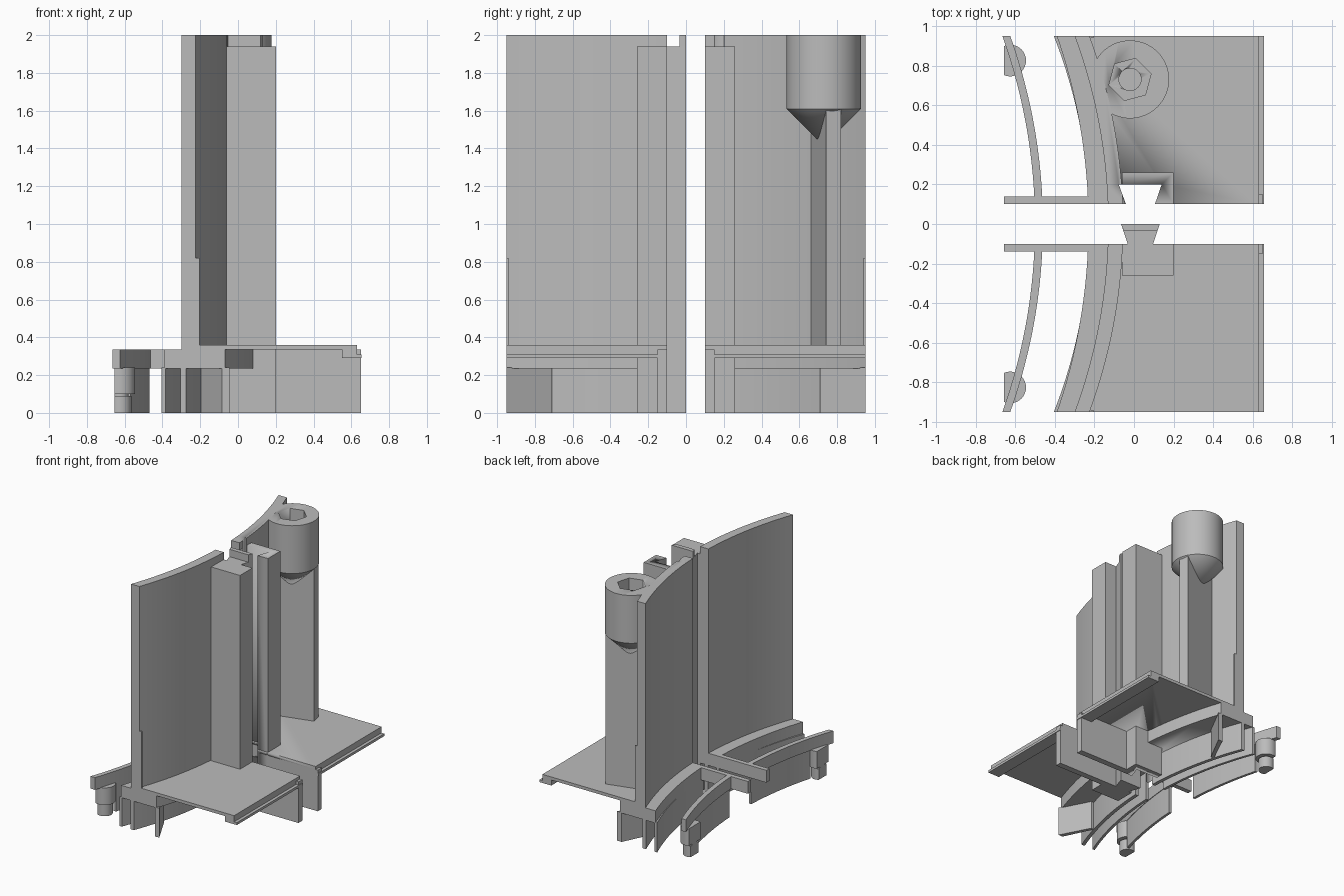
import bpy, bmesh, math

if "Cube" in bpy.data.objects:
    bpy.data.objects.remove(bpy.data.objects["Cube"])

grey = bpy.data.materials.new("plain_grey")
grey.use_nodes = True
grey.diffuse_color = (0.5, 0.5, 0.5, 1)
grey.node_tree.nodes["Principled BSDF"].inputs["Base Color"].default_value = (0.5, 0.5, 0.5, 1)

END, GAP = 0.95, 0.1      # outer end and inner edge of each half


def activate(ob):
    bpy.ops.object.select_all(action='DESELECT')
    ob.select_set(True)
    bpy.context.view_layer.objects.active = ob


def prism(name, pts, z0, z1, s=1, top_scale=None):
    """Extrude an outline from z0 to z1; s = -1 mirrors it to the front half."""
    bm = bmesh.new()
    low = bm.faces.new([bm.verts.new((x, y * s, z0)) for x, y in pts])
    up = bmesh.ops.extrude_face_region(bm, geom=[low])["geom"]
    for v in up:
        if isinstance(v, bmesh.types.BMVert):
            v.co.z = z1
    bmesh.ops.recalc_face_normals(bm, faces=bm.faces)
    me = bpy.data.meshes.new(name)
    bm.to_mesh(me)
    bm.free()
    ob = bpy.data.objects.new(name, me)
    bpy.context.collection.objects.link(ob)
    me.materials.append(grey)
    activate(ob)
    bpy.ops.object.shade_smooth_by_angle(angle=math.radians(25))
    return ob


def box(x0, x1, y0, y1):
    return [(x0, y0), (x1, y0), (x1, y1), (x0, y1)]


def ring(cx, cy, r, n, turn=0):
    return [(cx + r * math.cos(turn + i * math.tau / n),
             cy + r * math.sin(turn + i * math.tau / n)) for i in range(n)]


def arc(x0, y0=GAP, y1=END, drop=0.18, n=20):
    """Curve bulging toward +x, falling back by drop at the outer end."""
    r = (drop ** 2 + END ** 2) / (2 * drop)
    ys = [y0 + (y1 - y0) * i / n for i in range(n + 1)]
    return [(x0 - r + math.sqrt(r * r - y * y), y) for y in ys]


def band(xa, xb, **k):
    return arc(xa, **k) + arc(xb, **k)[::-1]


def cut(ob, cutter):
    m = ob.modifiers.new("cut", 'BOOLEAN')
    m.operation, m.solver, m.object = 'DIFFERENCE', 'EXACT', cutter
    activate(ob)
    bpy.ops.object.modifier_apply(modifier="cut")


grooved = []
for s, half in ((-1, "front"), (1, "back")):
    # Stepped base: thick curved part, thin deck and edge lip
    thick = prism(half + "_base_ledge", band(-0.23, 0.09, drop=0.16), 0.235, 0.335, s)
    deck = prism(half + "_deck", arc(-0.13, drop=0.17) + [(0.63, END), (0.63, GAP)],
                 0.335, 0.36, s)
    prism(half + "_deck_lip", box(0.55, 0.63, GAP, END), 0.29, 0.336, s)
    prism(half + "_lip_step", box(0.62, 0.655, GAP, END), 0.29, 0.31, s)

    # Tall curved wall, with its thicker lower end strip, and the joint block
    wall = prism(half + "_curved_wall", band(-0.13, -0.055, drop=0.17), 0.335, 2, s)
    prism(half + "_wall_strip", box(-0.23, -0.205, END - 0.01, END), 0.36, 0.82, s)
    block = prism(half + "_joint_block", box(-0.06, 0.2, GAP, 0.26), 0, 1.94, s)

    # Ribs beneath the base
    cross = prism(half + "_cross_rib", box(0.19, 0.65, GAP, 0.15), 0.0, 0.335, s)
    prism(half + "_outer_rib", band(-0.225, -0.203), 0, 0.24, s)
    prism(half + "_inner_rib", band(-0.125, -0.095), 0, 0.24, s)
    prism(half + "_slanted_rib",
          [(-0.2, 0.71), (-0.17, 0.71), (-0.045, END), (-0.085, END)], 0, 0.24, s)

    # Curved clip rail, its arm and the trimmed pegs
    prism(half + "_clip_arm", box(-0.655, -0.22, GAP, 0.138), 0.235, 0.335, s)
    prism(half + "_clip_rail", band(-0.5, -0.46, drop=0.165), 0.235, 0.335, s)
    prism(half + "_clip_skirt", band(-0.487, -0.465, y0=0.14, y1=0.76, drop=0.165),
          0, 0.24, s)
    for part, r, z0, z1 in (("peg", 0.08, 0.1, 0.24), ("peg_neck", 0.045, 0.08, 0.11),
                            ("peg_foot", 0.06, 0, 0.09)):
        pts = [(max(x, -0.655), y) for x, y in ring(-0.625, 0.825, r, 32)]
        prism(half + "_" + part, pts, z0, z1, s)
    if s == 1:
        grooved = [thick, deck, wall, block]

# Dovetail tongue on the front half and its groove in the back half
prism("dovetail_tongue", [(-0.03, -0.105), (0.095, -0.105), (0.13, 0), (-0.065, 0)], 0, 1.94)
prism("tongue_tip", [(-0.053, -0.035), (0.118, -0.035), (0.13, 0), (-0.065, 0)], 1.93, 2)
groove = prism("groove_cutter", [(-0.037, 0.09), (0.102, 0.09), (0.14, 0.2), (-0.077, 0.2)],
               -0.1, 2.1)
for ob in grooved:
    cut(ob, groove)

# Screw boss with a hexagonal pocket
cx, cy = -0.02, 0.73
boss = prism("screw_boss", ring(cx, cy, 0.197, 64), 1.61, 2)
pocket = prism("pocket_cutter", ring(cx, cy, 0.11, 6, math.radians(15)), 1.88, 2.1)
hole = prism("hole_cutter", ring(cx, cy, 0.056, 32), 1.65, 1.95)
cut(boss, pocket)
cut(boss, hole)

# Cone under the boss, trimmed where it would pass through the wall
bpy.ops.mesh.primitive_cone_add(vertices=64, radius1=0, radius2=0.197, depth=0.197,
                                location=(cx, cy, 1.61 - 0.0985))
cone = bpy.context.object
cone.name = "boss_cone"
cone.data.materials.append(grey)
bpy.ops.object.shade_smooth_by_angle(angle=math.radians(25))

# Slanted web carrying the boss
prism("boss_web", [(-0.2, 0.645), (0.168, 0.742), (0.15, 0.82), (-0.22, 0.722)], 0.35, 1.62)

for ob in (groove, pocket, hole):
    bpy.data.objects.remove(ob)
